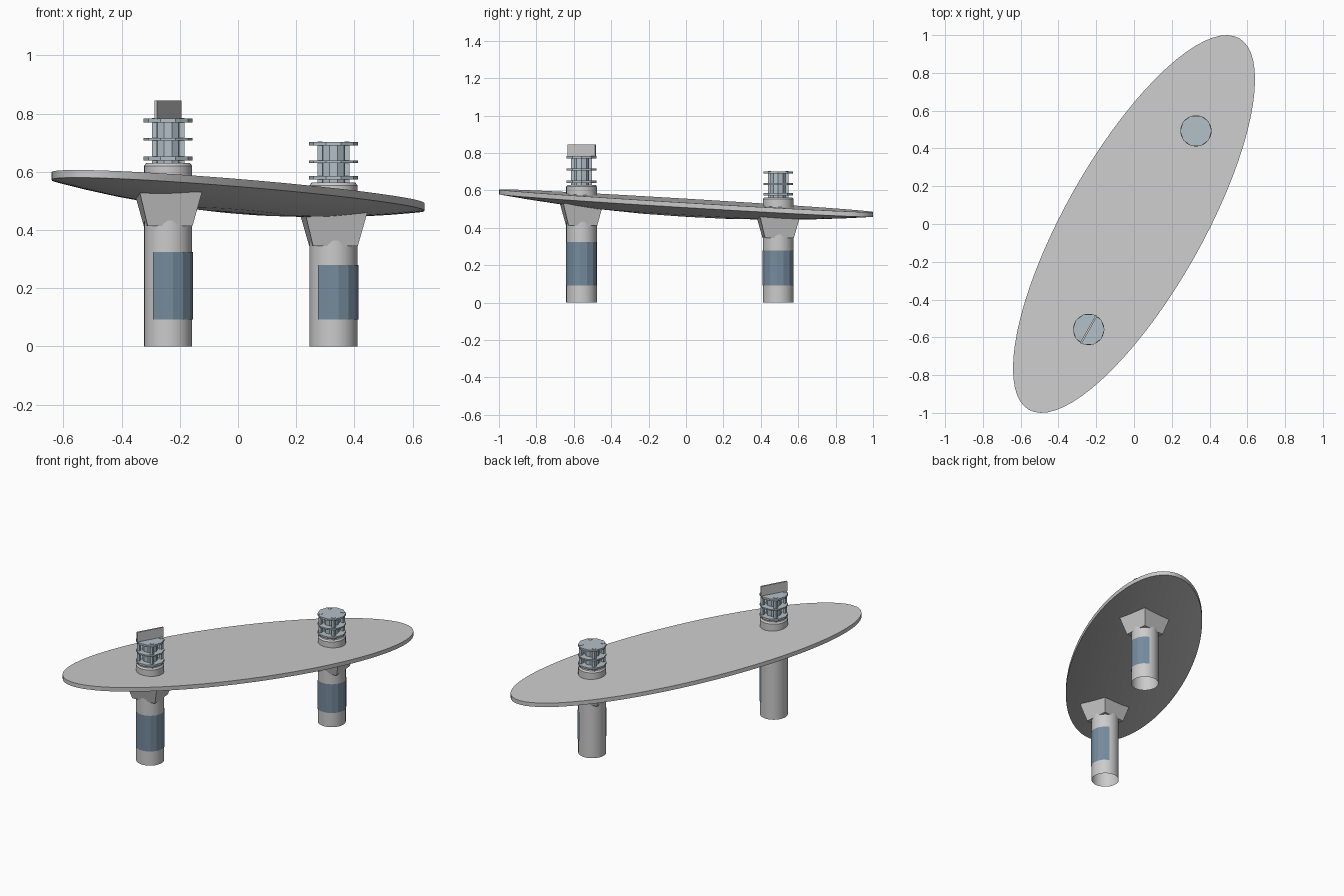
import bpy, bmesh
from math import sin, cos, pi, radians
from mathutils import Matrix, Vector

if "Cube" in bpy.data.objects:
    bpy.data.objects.remove(bpy.data.objects["Cube"])

YAW = radians(60.5)      # direction of the ellipse's long axis
TILT = 0.054             # drop along the long axis


def material(name, rgb):
    m = bpy.data.materials.new(name)
    m.diffuse_color = (*rgb, 1)
    m.use_nodes = True
    m.node_tree.nodes["Principled BSDF"].inputs["Base Color"].default_value = m.diffuse_color
    return m


BLUE = material("panel_blue", (0.18, 0.26, 0.34))
STEEL = material("steel_blue", (0.45, 0.53, 0.58))


def finish(name, bm, mat=None, smooth=None):
    bmesh.ops.recalc_face_normals(bm, faces=bm.faces)
    me = bpy.data.meshes.new(name)
    bm.to_mesh(me)
    bm.free()
    ob = bpy.data.objects.new(name, me)
    bpy.context.collection.objects.link(ob)
    if mat:
        me.materials.append(mat)
    if smooth:
        bpy.ops.object.select_all(action='DESELECT')
        bpy.context.view_layer.objects.active = ob
        ob.select_set(True)
        bpy.ops.object.shade_smooth_by_angle(angle=radians(smooth))
    return ob


def lathe(profile, n, centre=(0, 0), phase=0.0):
    """Rings of (radius, z) joined into a surface; radius 0 closes to a point."""
    bm = bmesh.new()
    rings = []
    for r, z in profile:
        count = n if r > 0 else 1
        rings.append([bm.verts.new((centre[0] + r * cos(phase + 2 * pi * i / n),
                                    centre[1] + r * sin(phase + 2 * pi * i / n), z))
                      for i in range(count)])
    for a, b in zip(rings, rings[1:]):
        for i in range(n):
            j = (i + 1) % n
            quad = [a[i % len(a)], a[j % len(a)], b[j % len(b)], b[i % len(b)]]
            bm.faces.new(list(dict.fromkeys(quad)))
    return bm


def add_box(bm, centre, size, yaw):
    m = (Matrix.Translation(Vector(centre)) @ Matrix.Rotation(yaw, 4, 'Z')
         @ Matrix.Diagonal((*size, 1)))
    bmesh.ops.create_cube(bm, size=1, matrix=m)


# Elliptical platform: flat top, narrow rim, shallow domed underside
profile = [(0, 0), (1, 0), (1, -0.026)]
profile += [(r, -0.026 - 0.06 * (1 - r * r)) for r in (0.85, 0.7, 0.5, 0.25, 0)]
bm = lathe(profile, 72)
for v in bm.verts:
    x, y, z = v.co.x * 1.13, v.co.y * 0.365, v.co.z
    v.co = (x * cos(YAW) - y * sin(YAW), x * sin(YAW) + y * cos(YAW), 0.545 + z - TILT * x)
finish("platform", bm, smooth=30)


def tower(label, c, collar_z, bracket, panel_top, rings):
    # Hollow leg running through the platform up to a bevelled collar
    finish(label + "_leg", lathe([(0.0825, 0), (0.0825, collar_z - 0.01),
                                  (0.075, collar_z), (0, collar_z)], 32, c), smooth=30)

    # Square flared bracket under the platform
    bm = lathe([(0, bracket[0]), (0.109, bracket[0]), (0.152, bracket[1]),
                (0, bracket[1])], 4, c, radians(50))
    finish(label + "_bracket", bm)

    # Faceted wrap-around panel
    bm = bmesh.new()
    cols = []
    for i in range(9):
        a = YAW - pi / 2 + radians(-98 + 24.5 * i)
        cols.append([bm.verts.new((c[0] + 0.0865 * cos(a), c[1] + 0.0865 * sin(a), z))
                     for z in (0.093, panel_top)])
    for a, b in zip(cols, cols[1:]):
        bm.faces.new((a[0], b[0], b[1], a[1]))
    finish(label + "_panel", bm, BLUE)

    # Core, corner posts and stacked ring plates
    top = rings[-1][1]
    finish(label + "_core", lathe([(0.045, collar_z - 0.01), (0.045, top - 0.003),
                                   (0, top - 0.003)], 10, c), STEEL)
    bm = bmesh.new()
    for k in range(4):
        a = pi / 4 + k * pi / 2
        add_box(bm, (c[0] + 0.066 * cos(a), c[1] + 0.066 * sin(a),
                     (collar_z + top) / 2), (0.018, 0.018, top - collar_z + 0.004), 0)
    finish(label + "_posts", bm, STEEL)
    for k, (z0, z1) in enumerate(rings):
        finish(f"{label}_ring_{k + 1}",
               lathe([(0, z0), (0.084, z0), (0.084, z1), (0, z1)], 10, c), STEEL)


A, B = (-0.24, -0.558), (0.328, 0.493)
tower("front", A, 0.63, (0.413, 0.53), 0.325,
      [(0.639, 0.652), (0.707, 0.716), (0.77, 0.783)])
tower("rear", B, 0.563, (0.345, 0.46), 0.28,
      [(0.574, 0.585), (0.63, 0.639), (0.69, 0.702)])

# Upright fin on top of the front stack
bm = bmesh.new()
add_box(bm, (A[0], A[1], 0.813), (0.17, 0.01, 0.064), YAW)
finish("top_fin", bm)
